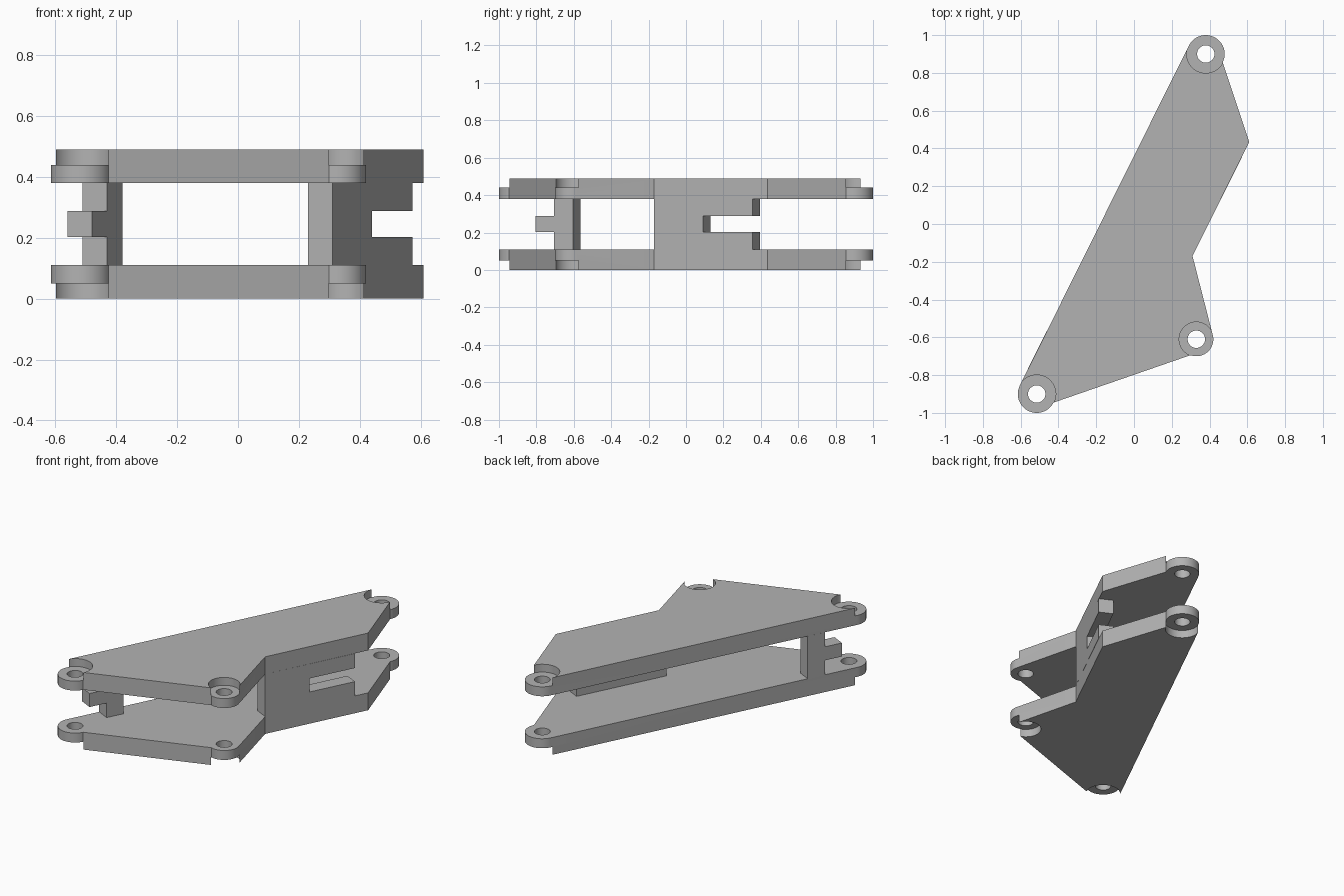
import bpy, bmesh
from math import radians, cos, sin
from mathutils import Vector, Matrix

cube = bpy.data.objects.get("Cube")
if cube:
    bpy.data.objects.remove(cube, do_unlink=True)

GREY = (0.45, 0.45, 0.45, 1)
grey = bpy.data.materials.new("plain grey")
grey.use_nodes = True
grey.diffuse_color = GREY
grey.node_tree.nodes["Principled BSDF"].inputs["Base Color"].default_value = GREY

HALF = 0.245      # half of the total height; every part is symmetric about it
GAP = 0.135       # half of the clear space between the plates
POCKET = 0.195    # depth level of the hinge pockets
HOLE = 0.046


def prism(name, points, offset):
    """Solid made by sweeping a closed 3D outline along offset."""
    bm = bmesh.new()
    face = bm.faces.new([bm.verts.new(p) for p in points])
    ext = bmesh.ops.extrude_face_region(bm, geom=[face])
    verts = [v for v in ext["geom"] if isinstance(v, bmesh.types.BMVert)]
    bmesh.ops.translate(bm, verts=verts, vec=offset)
    bmesh.ops.recalc_face_normals(bm, faces=bm.faces)
    mesh = bpy.data.meshes.new(name)
    bm.to_mesh(mesh)
    bm.free()
    mesh.materials.append(grey)
    obj = bpy.data.objects.new(name, mesh)
    obj.location.z = HALF
    bpy.context.collection.objects.link(obj)
    return obj


def arc(centre, radius, start, end, z, steps=32):
    angles = [radians(start + (end - start) * i / steps) for i in range(steps + 1)]
    return [(centre[0] + radius * cos(a), centre[1] + radius * sin(a), z) for a in angles]


def cut(target, centre, radius, low, high):
    """Subtract a vertical cylinder from target."""
    tool = prism("cutter", arc(centre, radius, 0, 360, low, 64)[:-1], (0, 0, high - low))
    mod = target.modifiers.new("cut", "BOOLEAN")
    mod.operation, mod.solver, mod.object = "DIFFERENCE", "EXACT", tool
    bpy.context.view_layer.objects.active = target
    bpy.ops.object.modifier_apply(modifier=mod.name)
    bpy.data.objects.remove(tool, do_unlink=True)


# Hinge eyes: centre, radius, start and end angle of the rounded outline
back_eye = ((0.38, 0.90), 0.10, -26, 153.4)
front_eye = ((-0.515, -0.90), 0.10, 153.4, 333)
side_eye = ((0.33, -0.61), 0.09, 250, 370)
eyes = (back_eye, front_eye, side_eye)

# Lower plate with pocketed eyes, mirrored to make the upper plate
outline = [(0.31, -0.17, -HALF), (0.61, 0.435, -HALF)]
for eye in eyes:
    outline += arc(*eye, -HALF)
plates = prism("side_plates", outline, (0, 0, HALF - GAP))
for centre, radius, _, _ in eyes:
    cut(plates, centre, radius + 0.001, -HALF - 0.1, -POCKET)
    cut(plates, centre, HOLE, -HALF - 0.1, HALF)
mirror = plates.modifiers.new("upper plate", "MIRROR")
mirror.use_axis = (False, False, True)
mirror.use_mirror_merge = False
bpy.ops.object.modifier_apply(modifier=mirror.name)
bpy.ops.object.select_all(action="DESELECT")
plates.select_set(True)
bpy.ops.object.shade_smooth_by_angle(angle=radians(30))

# Upright walls: profile along the long edge direction, thickened sideways
ALONG = Vector((0.447, 0.894, 0))
ACROSS = Vector((-0.894, 0.447, 0))
THICK = 0.09
TAB = 0.043


def wall(name, start, profile):
    origin = Vector((*start, 0))
    points = [origin + ALONG * u + Vector((0, 0, z)) for u, z in profile]
    return prism(name, points, ACROSS * THICK)


# Long wall with an open slot at its back end
wall("slotted_wall", (0.31, -0.17),
     [(0, -GAP), (0.588, -GAP), (0.588, -TAB), (0.292, -TAB),
      (0.292, TAB), (0.588, TAB), (0.588, GAP), (0, GAP)])

# Short wall with a tab pointing forward
wall("tabbed_wall", (-0.48, -0.805),
     [(0, -TAB), (0.112, -TAB), (0.112, -GAP), (0.224, -GAP),
      (0.224, GAP), (0.112, GAP), (0.112, TAB), (0, TAB)])
